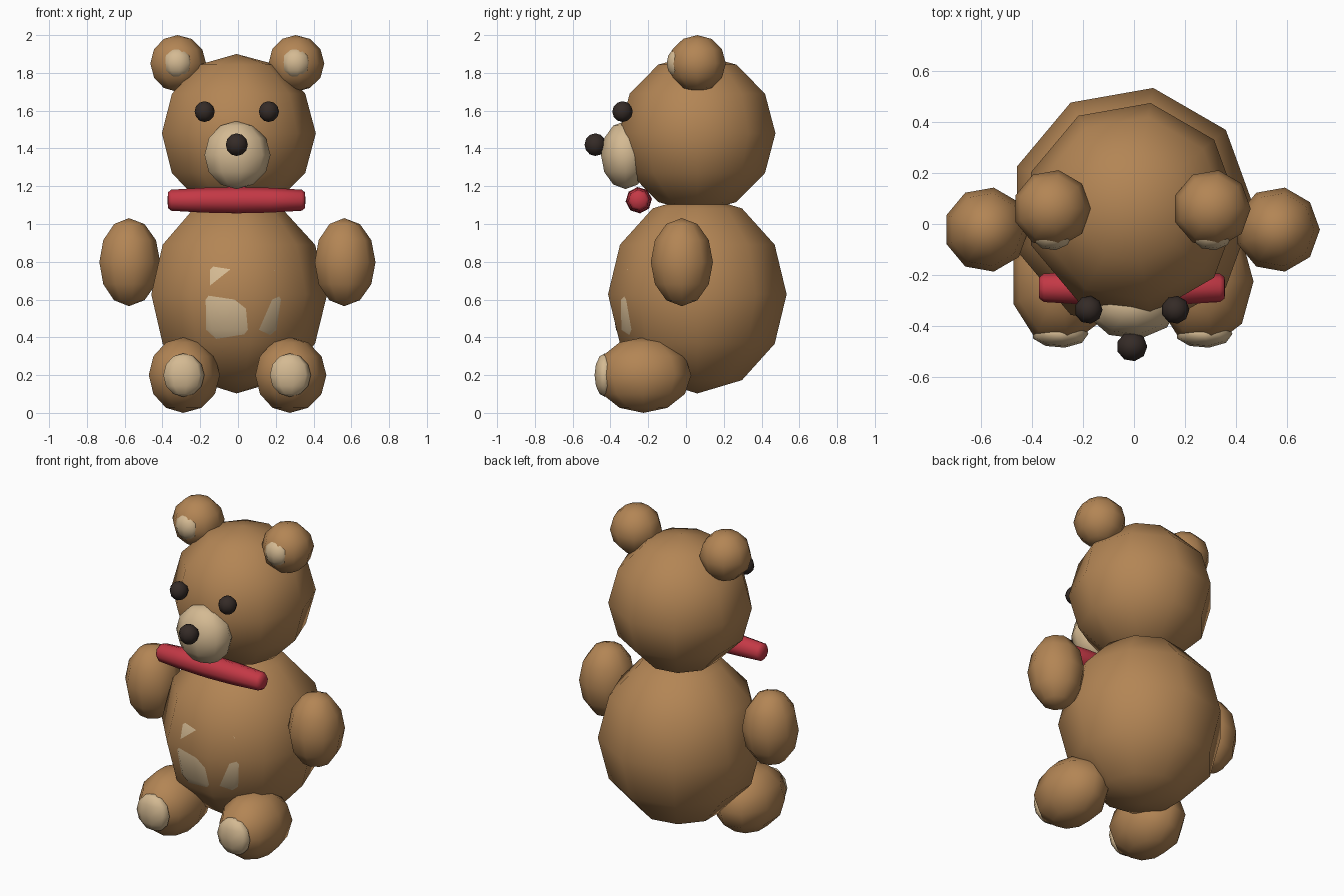
import bpy, bmesh
from math import sin, cos, pi
from mathutils import Vector, Matrix

if "Cube" in bpy.data.objects:
    bpy.data.objects.remove(bpy.data.objects["Cube"])

X0 = -0.008  # small centring offset


def material(name, rgb):
    m = bpy.data.materials.new(name)
    m.diffuse_color = (*rgb, 1)
    m.use_nodes = True
    m.node_tree.nodes["Principled BSDF"].inputs["Base Color"].default_value = m.diffuse_color
    return m


FUR = material("fur", (0.45, 0.235, 0.09))
CREAM = material("cream", (0.66, 0.49, 0.29))
DARK = material("dark", (0.035, 0.024, 0.02))
RED = material("red", (0.55, 0.04, 0.06))


def lathe(name, profile, sides, mat, matrix, phase=0.0):
    """Revolve (radius, height) points around z; closed with a pole at both ends."""
    bm = bmesh.new()
    poles = [bm.verts.new((0, 0, profile[i][1])) for i in (0, -1)]
    rings = [[bm.verts.new((r * cos(phase + 2 * pi * k / sides),
                            r * sin(phase + 2 * pi * k / sides), z))
              for k in range(sides)] for r, z in profile[1:-1]]
    for k in range(sides):
        n = (k + 1) % sides
        bm.faces.new((poles[0], rings[0][n], rings[0][k]))
        bm.faces.new((poles[1], rings[-1][k], rings[-1][n]))
        for a, b in zip(rings, rings[1:]):
            bm.faces.new((a[k], a[n], b[n], b[k]))
    bm.transform(matrix)
    bmesh.ops.recalc_face_normals(bm, faces=bm.faces)
    me = bpy.data.meshes.new(name)
    bm.to_mesh(me)
    bm.free()
    for p in me.polygons:
        p.use_smooth = True
    me.materials.append(mat)
    ob = bpy.data.objects.new(name, me)
    bpy.context.collection.objects.link(ob)
    return ob


# coarse ball profile: 9 sides, 6 bands
BALL = [(sin(pi * i / 6), -cos(pi * i / 6)) for i in range(7)]


def ball(name, centre, radii, mat):
    c = Vector(centre) + Vector((X0, 0, 0))
    return lathe(name, BALL, 9, mat, Matrix.Translation(c) @ Matrix.Diagonal((*radii, 1)))


# trunk and head
ball("body", (0, 0.06, 0.628), (0.48, 0.48, 0.525), FUR)
ball("belly_patch", (0, -0.20, 0.60), (0.30, 0.20, 0.32), CREAM)
ball("head", (0, 0.06, 1.48), (0.42, 0.42, 0.42), FUR)
ball("muzzle", (0, -0.32, 1.365), (0.18, 0.132, 0.18), CREAM)
ball("nose", (0, -0.48, 1.42), (0.06, 0.058, 0.06), DARK)

# paired parts
for side, s in (("left", -1), ("right", 1)):
    ball(f"eye_{side}", (s * 0.17, -0.336, 1.595), (0.055, 0.055, 0.055), DARK)
    ball(f"ear_{side}", (s * 0.313, 0.06, 1.85), (0.152, 0.153, 0.15), FUR)
    ball(f"inner_ear_{side}", (s * 0.313, -0.043, 1.852), (0.08, 0.06, 0.08), CREAM)
    ball(f"arm_{side}", (s * 0.57, -0.022, 0.798), (0.166, 0.167, 0.233), FUR)
    ball(f"leg_{side}", (s * 0.282, -0.225, 0.20), (0.194, 0.257, 0.20), FUR)
    ball(f"foot_pad_{side}", (s * 0.282, -0.43, 0.20), (0.112, 0.055, 0.115), CREAM)

# neck band: straight, slightly swollen bar across the throat
half = [(0, 0.365), (0.042, 0.363), (0.056, 0.345), (0.066, 0.18)]
bar = [(r, -z) for r, z in half] + [(0.07, 0)] + half[::-1]
lathe("neck_band", bar, 8, RED,
      Matrix.Translation((X0, -0.25, 1.126)) @ Matrix.Rotation(pi / 2, 4, 'Y'), phase=0.1)
